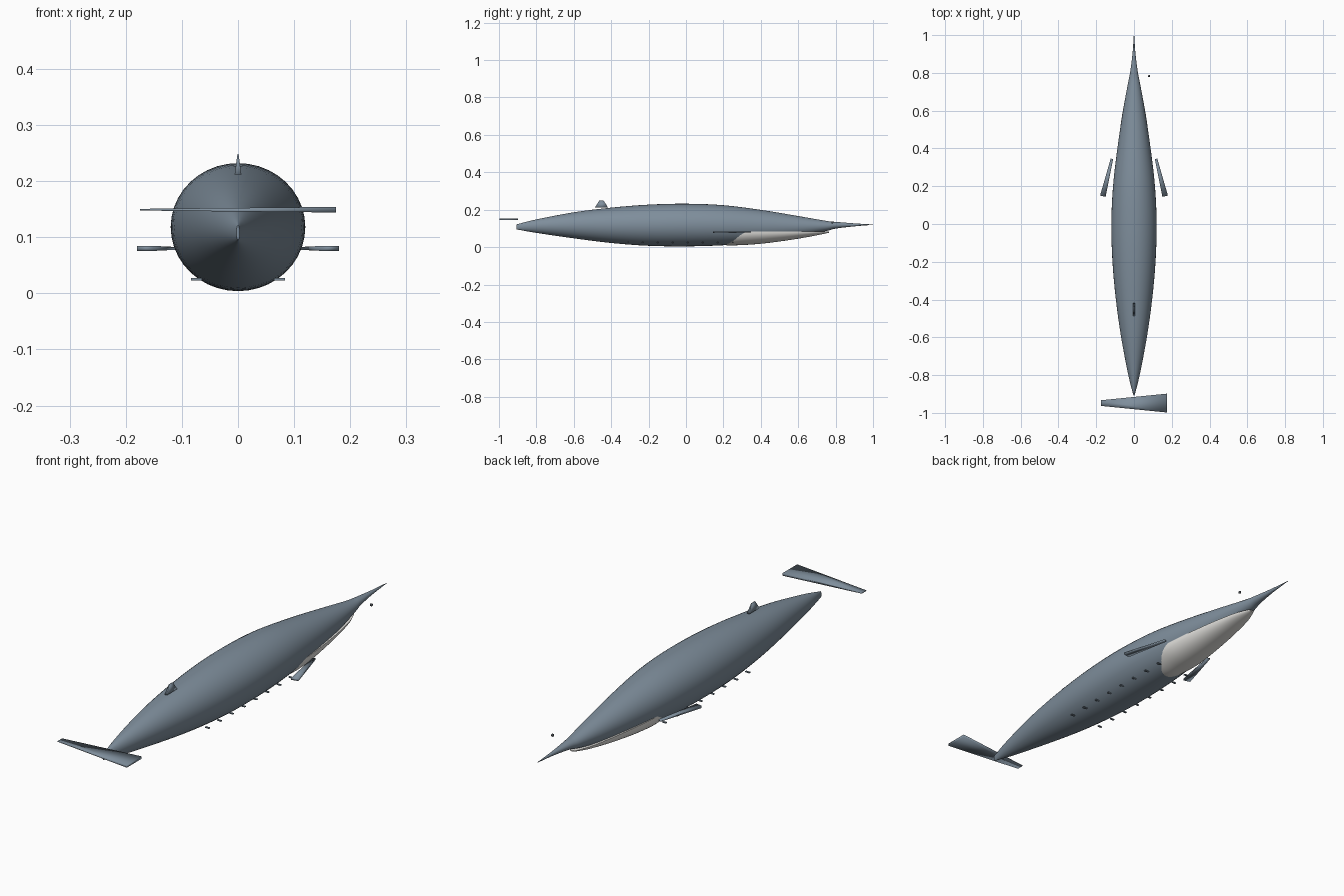
import bpy, bmesh, math
from mathutils import Vector, Matrix

if "Cube" in bpy.data.objects:
    bpy.data.objects.remove(bpy.data.objects["Cube"])


def material(name, r, g, b):
    m = bpy.data.materials.new(name)
    m.use_nodes = True
    m.diffuse_color = (r, g, b, 1)
    m.node_tree.nodes["Principled BSDF"].inputs["Base Color"].default_value = (r, g, b, 1)
    return m


SKIN = material("slate grey", 0.21, 0.27, 0.33)
BELLY = material("off white", 0.78, 0.77, 0.74)
DARK = material("dark grey", 0.06, 0.07, 0.08)


def finish(bm, name, mat, angle=None):
    bmesh.ops.recalc_face_normals(bm, faces=bm.faces)
    mesh = bpy.data.meshes.new(name)
    bm.to_mesh(mesh)
    bm.free()
    mesh.materials.append(mat)
    ob = bpy.data.objects.new(name, mesh)
    bpy.context.collection.objects.link(ob)
    if angle:
        bpy.ops.object.select_all(action='DESELECT')
        ob.select_set(True)
        bpy.context.view_layer.objects.active = ob
        bpy.ops.object.shade_smooth_by_angle(angle=math.radians(angle))
    return ob


def refine(rows, steps=4):
    """Catmull-Rom smoothing of a list of stations."""
    rows = [Vector(r) for r in rows]
    out = []
    for i in range(len(rows) - 1):
        a, b = rows[i], rows[i + 1]
        p, q = rows[max(i - 1, 0)], rows[min(i + 2, len(rows) - 1)]
        for s in range(steps):
            t = s / steps
            out.append(b * t + a * (1 - t) + t * (1 - t) * (
                (1 - t) * ((b - p) / 2 - (b - a)) + t * ((b - a) - (q - a) / 2)))
    return out + [rows[-1]]


def loft(name, rings, mat, angle):
    bm = bmesh.new()
    loops = [[bm.verts.new(p) for p in ring] for ring in rings]
    n = len(loops[0])
    for a, b in zip(loops, loops[1:]):
        for i in range(n):
            j = (i + 1) % n
            bm.faces.new((a[i], a[j], b[j], b[i]))
    bm.faces.new(loops[0])
    bm.faces.new(loops[-1])
    return finish(bm, name, mat, angle)


# Body: stations of y, half width, top, bottom
SIDES = 40
hull = [(-0.907, 0.003, 0.121, 0.095), (-0.8, 0.03, 0.148, 0.076),
        (-0.6, 0.068, 0.186, 0.047), (-0.4, 0.096, 0.211, 0.022),
        (-0.2, 0.114, 0.227, 0.007), (0, 0.12, 0.232, 0.004),
        (0.2, 0.111, 0.224, 0.010), (0.4, 0.088, 0.199, 0.027),
        (0.6, 0.058, 0.166, 0.055), (0.75, 0.031, 0.140, 0.086),
        (0.8, 0.021, 0.135, 0.099), (0.9, 0.008, 0.127, 0.111), (1, 0.001, 0.121, 0.119)]
rings = []
for y, w, top, bot in refine(hull):
    mid, half = (top + bot) / 2, (top - bot) / 2
    rings.append([(w * math.cos(k * math.tau / SIDES), y, mid + half * math.sin(k * math.tau / SIDES))
                  for k in range(SIDES)])
loft("body", rings, SKIN, 60)

# Lower jaw: half-round shell with a flat top
JAW_TOP = 0.083
jaw = [(0.12, 0.03, 0.05), (0.2, 0.071, 0.012), (0.3, 0.091, 0.011), (0.4, 0.086, 0.018),
       (0.5, 0.074, 0.030), (0.6, 0.059, 0.045), (0.7, 0.038, 0.063), (0.765, 0.012, 0.077)]
rings = []
for y, w, bot in refine(jaw):
    rings.append([(w * math.cos(k * math.pi / 24), y, JAW_TOP - (JAW_TOP - bot) * math.sin(k * math.pi / 24))
                  for k in range(25)])
loft("lower_jaw", rings, BELLY, 50)


def blade(name, start, end, axis_a, axis_b, size_start, size_end):
    """Tapered four-sided fin between two points."""
    a, b = Vector(axis_a).normalized(), Vector(axis_b).normalized()
    rings = []
    for centre, (p, q) in ((start, size_start), (end, size_end)):
        rings.append([Vector(centre) + a * p * i / 2 + b * q * j / 2
                      for i, j in ((1, 1), (-1, 1), (-1, -1), (1, -1))])
    return loft(name, rings, SKIN, 120)


# Tail fin, dorsal fin and side fins
blade("tail_fin", (-0.175, -0.948, 0.149), (0.175, -0.948, 0.149), (0, 1, 0), (0, 0, 1),
      (0.03, 0.003), (0.1, 0.01))
blade("dorsal_fin", (0, -0.452, 0.212), (0, -0.452, 0.248), (0, 1, 0), (1, 0, 0),
      (0.07, 0.012), (0.024, 0.002))
for side, label in ((1, "left"), (-1, "right")):
    blade(label + "_side_fin", (side * 0.117, 0.345, 0.08), (side * 0.165, 0.147, 0.08),
          (side * 0.97, 0.24, 0), (0, 0, 1), (0.013, 0.005), (0.03, 0.009))

    # Row of small studs along the underside
    bm = bmesh.new()
    for i in range(8):
        place = Matrix.Translation((side * 0.074, -0.31 + i * 0.08, 0.025))
        bmesh.ops.create_cube(bm, size=1, matrix=place @ Matrix.Diagonal((0.019, 0.008, 0.004, 1)))
    finish(bm, label + "_studs", SKIN)

# Small eye beside the snout
bm = bmesh.new()
bmesh.ops.create_uvsphere(bm, u_segments=16, v_segments=10, radius=0.006,
                          matrix=Matrix.Translation((0.08, 0.783, 0.132)))
finish(bm, "eye", DARK, 60)
